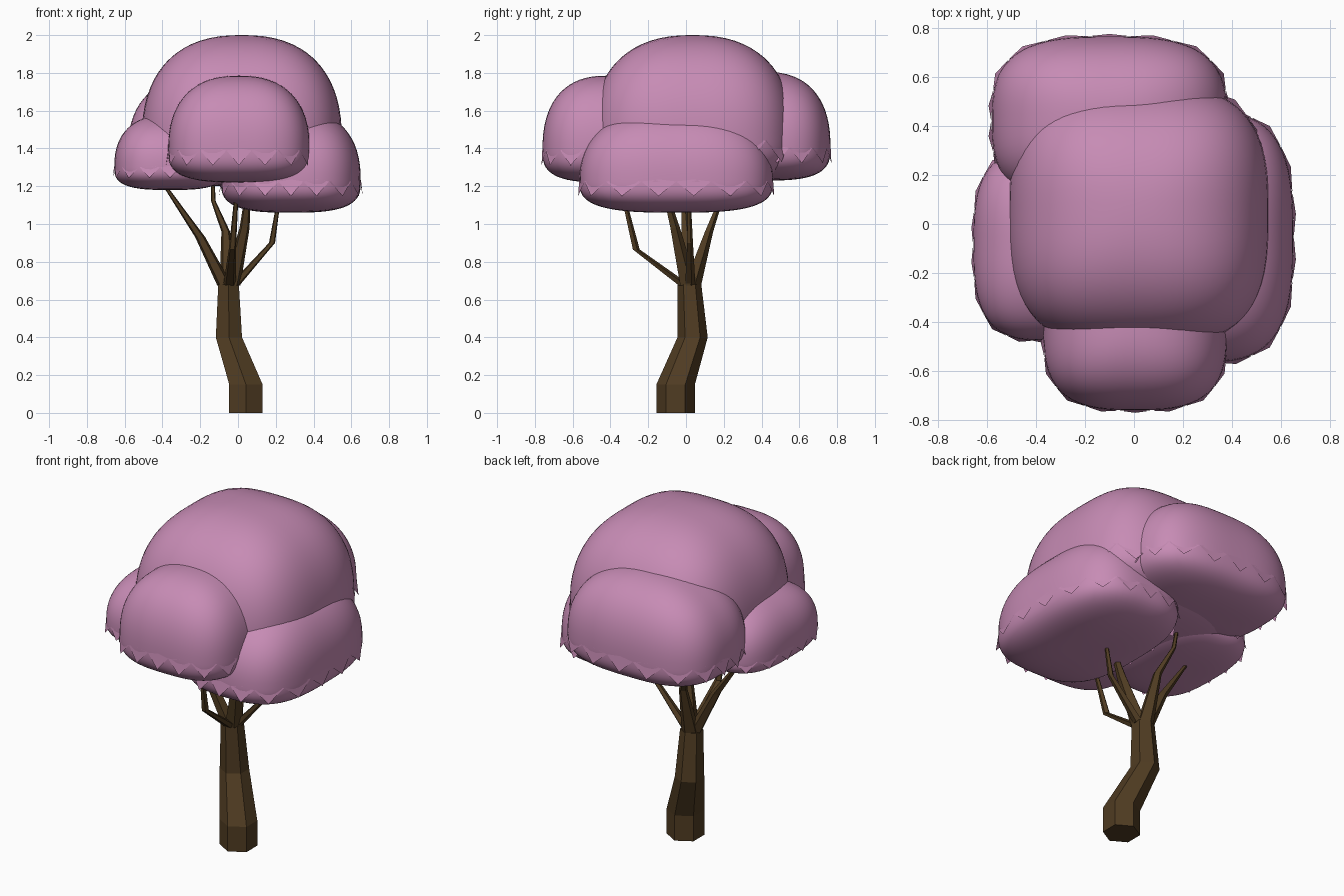
import bpy, bmesh, math
from mathutils import Vector

if "Cube" in bpy.data.objects:
    bpy.data.objects.remove(bpy.data.objects["Cube"])


def material(name, rgb):
    m = bpy.data.materials.new(name)
    m.diffuse_color = (*rgb, 1)
    m.use_nodes = True
    m.node_tree.nodes["Principled BSDF"].inputs["Base Color"].default_value = m.diffuse_color
    return m


pink = material("blossom pink", (0.57, 0.26, 0.46))
brown = material("bark brown", (0.08, 0.045, 0.016))


def finish(bm, name, mat, smooth):
    mesh = bpy.data.meshes.new(name)
    for f in bm.faces:
        f.smooth = smooth
    bm.to_mesh(mesh)
    bm.free()
    mesh.materials.append(mat)
    ob = bpy.data.objects.new(name, mesh)
    bpy.context.collection.objects.link(ob)
    return ob


def limb(name, path, sides):
    """Tapered low-poly tube; path holds (x, y, z, radius)."""
    bm = bmesh.new()
    rings = []
    for x, y, z, r in path:
        ring = []
        for i in range(sides):
            a = math.pi / 2 + math.tau * i / sides
            ring.append(bm.verts.new((x + r * math.cos(a), y + r * math.sin(a), z)))
        rings.append(ring)
    for lo, hi in zip(rings, rings[1:]):
        for i in range(sides):
            j = (i + 1) % sides
            bm.faces.new((lo[i], lo[j], hi[j], hi[i]))
    bm.faces.new(rings[0][::-1])
    bm.faces.new(rings[-1])
    finish(bm, name, brown, False)


PLAN = 3.0  # squareness of the outline seen from above


def foliage(name, cx, cy, hx, hy, bottom, top):
    """Rounded-box cloud of leaves, widest 30% of the way up."""
    mid = bottom + 0.3 * (top - bottom)
    bm = bmesh.new()
    bmesh.ops.create_cube(bm, size=2)
    bmesh.ops.subdivide_edges(bm, edges=bm.edges[:], cuts=17, use_grid_fill=True)
    for v in bm.verts:
        d = v.co.normalized()
        n = 2.4 if d.z > 0 else 3.0
        flat = (abs(d.x) ** PLAN + abs(d.y) ** PLAN) ** (1 / PLAN)
        d /= (flat ** n + abs(d.z) ** n) ** (1 / n)
        hz = top - mid if d.z > 0 else mid - bottom
        v.co = Vector((cx + d.x * hx, cy + d.y * hy, mid + d.z * hz))
    finish(bm, name, pink, True)

    # Zigzag fringe hanging from the widest line
    bm = bmesh.new()
    teeth, height = 18, top - bottom

    def rim(step, scale, z):
        a = math.tau * step / teeth
        c, s = math.cos(a), math.sin(a)
        k = scale / (abs(c) ** PLAN + abs(s) ** PLAN) ** (1 / PLAN)
        return bm.verts.new((cx + c * k * hx, cy + s * k * hy, z))

    for i in range(teeth):
        bm.faces.new((rim(i, 1.005, mid), rim(i + 0.5, 1.03, mid - 0.14 * height),
                      rim(i + 1, 1.005, mid), rim(i + 0.5, 1.0, mid + 0.02 * height)))
    finish(bm, name + "_fringe", pink, True)


# Trunk
limb("trunk", [(0.042, -0.055, 0, 0.102), (0.042, -0.055, 0.15, 0.102),
               (-0.048, 0.035, 0.4, 0.08), (-0.05, 0.018, 0.68, 0.063)], 6)

# Branches
limb("branch_left", [(-0.07, 0.015, 0.675, 0.042), (-0.2, 0.0, 0.93, 0.028), (-0.42, -0.02, 1.25, 0.008)], 5)
limb("branch_right", [(-0.02, 0.02, 0.675, 0.03), (0.18, 0.02, 0.9, 0.017), (0.22, 0.015, 1.15, 0.009)], 5)
limb("branch_front", [(-0.045, -0.01, 0.675, 0.035), (-0.03, -0.265, 0.865, 0.02), (0.0, -0.36, 1.26, 0.008)], 5)
limb("branch_middle", [(-0.035, 0.01, 0.675, 0.05), (0.035, -0.06, 0.98, 0.028), (0.055, -0.12, 1.2, 0.012)], 5)
limb("branch_back", [(-0.05, 0.03, 0.675, 0.05), (-0.065, 0.12, 0.96, 0.024),
                     (-0.13, 0.18, 1.12, 0.013), (-0.135, 0.22, 1.3, 0.007)], 5)

# Foliage clouds
foliage("foliage_main", 0.02, 0.035, 0.53, 0.535, 1.2, 2.0)
foliage("foliage_front", 0.005, -0.42, 0.375, 0.34, 1.22, 1.785)
foliage("foliage_back", -0.1, 0.42, 0.48, 0.345, 1.23, 1.805)
foliage("foliage_right", 0.28, -0.052, 0.37, 0.512, 1.06, 1.61)
foliage("foliage_left", -0.36, -0.085, 0.295, 0.39, 1.18, 1.58)
